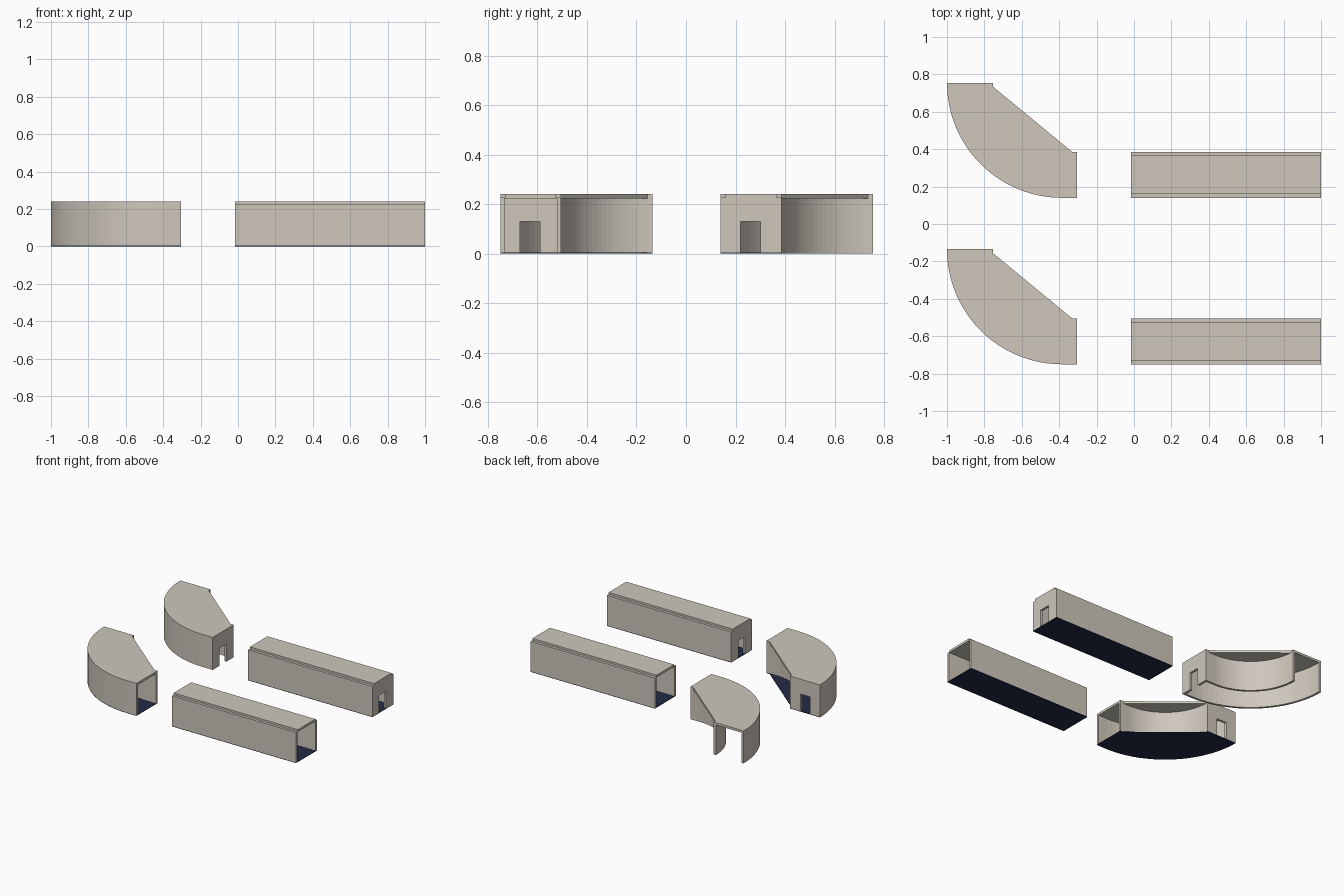
import bpy, bmesh, math

if "Cube" in bpy.data.objects:
    bpy.data.objects.remove(bpy.data.objects["Cube"])


def material(name, rgb):
    m = bpy.data.materials.new(name)
    m.diffuse_color = (*rgb, 1)
    m.use_nodes = True
    m.node_tree.nodes["Principled BSDF"].inputs["Base Color"].default_value = m.diffuse_color
    return m


STONE = material("warm_grey_stone", (0.62, 0.575, 0.505))
NAVY = material("dark_navy_floor", (0.016, 0.024, 0.062))

W, H, T = 0.245, 0.24, 0.017      # corridor width, height, wall thickness
ROOF, FLOOR = 0.223, 0.004        # roof underside, floor top


def prism(name, pts, lo, hi, axis, mat):
    """Extrude a 2D outline from lo to hi along the given axis."""
    place = {"x": lambda a, b, c: (c, a, b),
             "y": lambda a, b, c: (a, c, b),
             "z": lambda a, b, c: (a, b, c)}[axis]
    bm = bmesh.new()
    bottom = [bm.verts.new(place(a, b, lo)) for a, b in pts]
    top = [bm.verts.new(place(a, b, hi)) for a, b in pts]
    bm.faces.new(bottom)
    bm.faces.new(top)
    n = len(pts)
    for i in range(n):
        j = (i + 1) % n
        bm.faces.new((bottom[i], bottom[j], top[j], top[i]))
    bmesh.ops.recalc_face_normals(bm, faces=bm.faces)
    me = bpy.data.meshes.new(name)
    bm.to_mesh(me)
    bm.free()
    me.materials.append(mat)
    ob = bpy.data.objects.new(name, me)
    bpy.context.collection.objects.link(ob)
    return ob


def door_outline(a, z0):
    """End panel between the walls with a doorway cut from the ground up."""
    return [(a + T, z0), (a + 0.08, z0), (a + 0.08, 0.13), (a + 0.16, 0.13),
            (a + 0.16, z0), (a + W - T, z0), (a + W - T, ROOF), (a + T, ROOF)]


def straight(tag, y, door_at_right):
    x0, x1 = -0.015, 1.0
    # walls and roof in one section, with a stepped roof edge on both sides
    half = [(0, FLOOR), (0, 0.226), (0.02, 0.226), (0.02, H)]
    inner = [(W - T, FLOOR), (W - T, ROOF), (T, ROOF), (T, FLOOR)]
    section = half + [(W - a, z) for a, z in reversed(half)] + inner
    prism(tag + "_straight_shell", [(y + a, z) for a, z in section], x0, x1, "x", STONE)
    prism(tag + "_straight_floor", [(y, 0), (y + W, 0), (y + W, FLOOR), (y, FLOOR)],
          x0, x1, "x", NAVY)
    xd = x1 - T if door_at_right else x0
    prism(tag + "_straight_door_wall", door_outline(y, FLOOR), xd, xd + T, "x", STONE)


def corner(tag, y, has_floor):
    R, xr, n = 0.615, -0.305, 24
    cx, cy = -1 + R, y + R

    def path(r):
        arc = [math.pi + math.pi / 2 * i / n for i in range(n + 1)]
        return ([(cx + r * math.cos(t), cy + r * math.sin(t)) for t in arc]
                + [(xr, cy - r)])

    z0 = FLOOR if has_floor else 0
    # concentric curved walls
    for side, r in (("outer", R), ("inner", R - W + T)):
        prism(f"{tag}_corner_{side}_wall", path(r) + path(r - T)[::-1],
              z0, ROOF, "z", STONE)
    # slab with a straight diagonal edge, used for the roof and the floor
    slab = path(R) + [(xr, y + W), (-0.33, y + W), (-1 + W, cy - 0.02), (-1 + W, cy)]
    prism(tag + "_corner_roof", slab, ROOF, H, "z", STONE)
    if has_floor:
        prism(tag + "_corner_floor", slab, 0, FLOOR, "z", NAVY)
        prism(tag + "_corner_door_wall", door_outline(-1, z0), cy - T, cy, "y", STONE)
    else:
        prism(tag + "_corner_door_wall", door_outline(y, z0), xr - T, xr, "x", STONE)


# front pair and back pair
straight("front", -0.75, False)
straight("back", 0.14, True)
corner("front", -0.75, True)
corner("back", 0.14, False)
